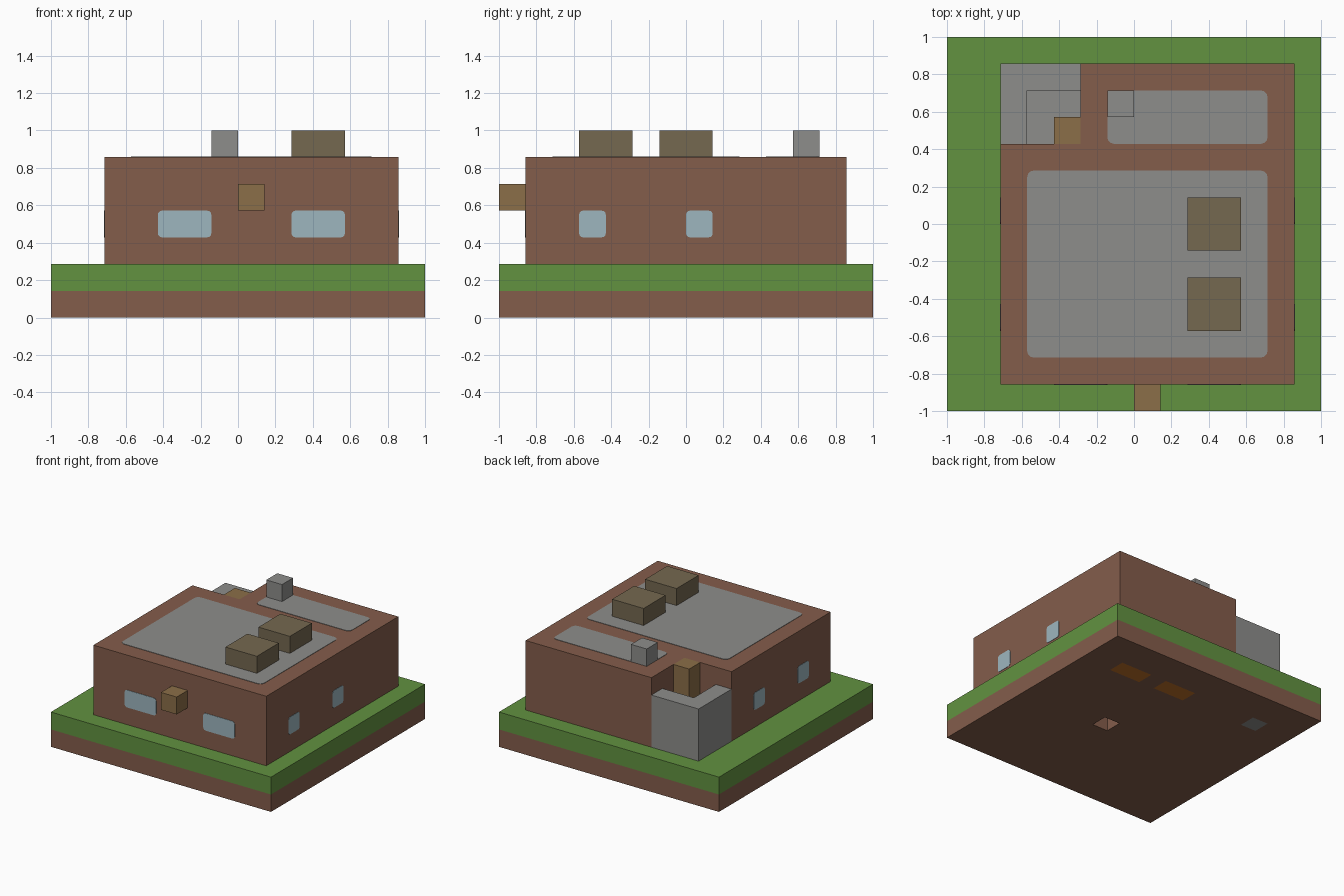
import bpy
import bmesh
import math
from mathutils import Vector

U = 1 / 7  # one block of the model

cube = bpy.data.objects.get("Cube")
if cube:
    bpy.data.objects.remove(cube)


def make_material(name, rgb):
    linear = [((c / 255 + 0.055) / 1.055) ** 2.4 for c in rgb] + [1]
    mat = bpy.data.materials.new(name)
    mat.use_nodes = True
    mat.diffuse_color = linear
    mat.node_tree.nodes["Principled BSDF"].inputs["Base Color"].default_value = linear
    return mat


BRICK = make_material("earth brown", (132, 93, 75))
GRASS = make_material("grass green", (98, 146, 64))
STONE = make_material("stone grey", (141, 141, 139))
GLASS = make_material("window blue", (157, 182, 191))
WOOD = make_material("wood", (139, 110, 72))
CRATE = make_material("dark wood", (117, 104, 80))
ORANGE = make_material("orange", (190, 112, 40))


def finish(name, bm, *mats):
    mesh = bpy.data.meshes.new(name)
    bm.to_mesh(mesh)
    bm.free()
    for mat in mats:
        mesh.materials.append(mat)
    obj = bpy.data.objects.new(name, mesh)
    bpy.context.collection.objects.link(obj)
    return obj


def prism(name, outline, z0, z1, mat):
    """Extrude an outline, given in blocks, from z0 to z1."""
    bm = bmesh.new()
    base = bm.faces.new([bm.verts.new((x * U, y * U, z0 * U)) for x, y in outline])
    grown = bmesh.ops.extrude_face_region(bm, geom=[base])["geom"]
    verts = [v for v in grown if isinstance(v, bmesh.types.BMVert)]
    bmesh.ops.translate(bm, vec=(0, 0, (z1 - z0) * U), verts=verts)
    bmesh.ops.recalc_face_normals(bm, faces=bm.faces)
    return finish(name, bm, mat)


def block(name, x0, x1, y0, y1, z0, z1, mat):
    return prism(name, [(x0, y0), (x1, y0), (x1, y1), (x0, y1)], z0, z1, mat)


def plate(name, centre, across, up, width, height, mat, radius=0.15):
    """Thin rounded panel lying on a surface; sizes in blocks."""
    across, up, centre = Vector(across), Vector(up), Vector(centre) * U
    out = across.cross(up)
    bm = bmesh.new()
    ring = []
    for quarter, (sx, sy) in enumerate([(1, 1), (-1, 1), (-1, -1), (1, -1)]):
        for step in range(4):
            a = (quarter + step / 3) * math.pi / 2
            px = sx * (width / 2 - radius) + radius * math.cos(a)
            py = sy * (height / 2 - radius) + radius * math.sin(a)
            ring.append(bm.verts.new(centre + (across * px + up * py) * U))
    face = bm.faces.new(ring)
    grown = bmesh.ops.extrude_face_region(bm, geom=[face])["geom"]
    verts = [v for v in grown if isinstance(v, bmesh.types.BMVert)]
    bmesh.ops.translate(bm, vec=out * 0.003, verts=verts)
    bmesh.ops.recalc_face_normals(bm, faces=bm.faces)
    return finish(name, bm, mat)


# Soil slab: underside cut into panels, with one small pit
bm = bmesh.new()
bmesh.ops.create_cube(bm, size=1)
bmesh.ops.scale(bm, vec=(2, 2, U), verts=bm.verts)
bmesh.ops.translate(bm, vec=(0, 0, U / 2), verts=bm.verts)
for axis, cuts in ((Vector((1, 0, 0)), (-5, -4, 0, 1, 2, 3, 5)),
                   (Vector((0, 1, 0)), (-1, 0, 4, 5))):
    for c in cuts:
        bmesh.ops.bisect_plane(bm, geom=bm.verts[:] + bm.edges[:] + bm.faces[:],
                               plane_co=axis * c * U, plane_no=axis)
pit = None
for f in bm.faces:
    x, y, z = f.calc_center_median() / U
    if f.normal.z < -0.9:
        if 4 < y < 5 and (0 < x < 2 or 3 < x < 5):
            f.material_index = 1
        elif 4 < y < 5 and -5 < x < -4:
            f.material_index = 2
        elif -1 < y < 0 and 1 < x < 2:
            pit = f
lid = bmesh.ops.extrude_discrete_faces(bm, faces=[pit])["faces"][0]
bmesh.ops.translate(bm, vec=(0, 0, U * 0.99), verts=lid.verts[:])
finish("soil_slab", bm, BRICK, ORANGE, STONE)

# Lawn and house with a notched back corner
block("lawn", -7, 7, -7, 7, 1, 2, GRASS)
prism("house_walls", [(-5, -6), (6, -6), (6, 6), (-2, 6), (-2, 3), (-5, 3)], 2, 6, BRICK)

# Walled yard in the notch
prism("yard_wall", [(-5, 3), (-4, 3), (-4, 5), (-2, 5), (-2, 6), (-5, 6)], 2, 5, STONE)
block("yard_floor", -4, -2, 3, 5, 2, 2.05, STONE)
block("yard_post", -3, -2, 3, 4, 2, 6, WOOD)

# Roof panels and roof boxes
X, Y, Z = (1, 0, 0), (0, 1, 0), (0, 0, 1)
plate("main_roof_panel", (0.5, -1.5, 6), X, Y, 9, 7, STONE, 0.25)
plate("back_roof_panel", (2, 4, 6), X, Y, 6, 2, STONE, 0.25)
block("chimney", -1, 0, 4, 5, 6, 7, STONE)
for i, y in enumerate((-4, -1)):
    block(f"roof_box_{i + 1}", 2, 4, y, y + 2, 6, 7, CRATE)

# Front lamp box
block("front_box", 0, 1, -7, -6, 4, 5, WOOD)

# Windows on the front and both sides
for i, x in enumerate((-2, 3)):
    plate(f"front_window_{i + 1}", (x, -6, 3.5), X, Z, 2, 1, GLASS)
for i, y in enumerate((-3.5, 0.5)):
    plate(f"left_window_{i + 1}", (6, y, 3.5), Y, Z, 1, 1, GLASS)
    plate(f"right_window_{i + 1}", (-5, y, 3.5), (0, -1, 0), Z, 1, 1, GLASS)
